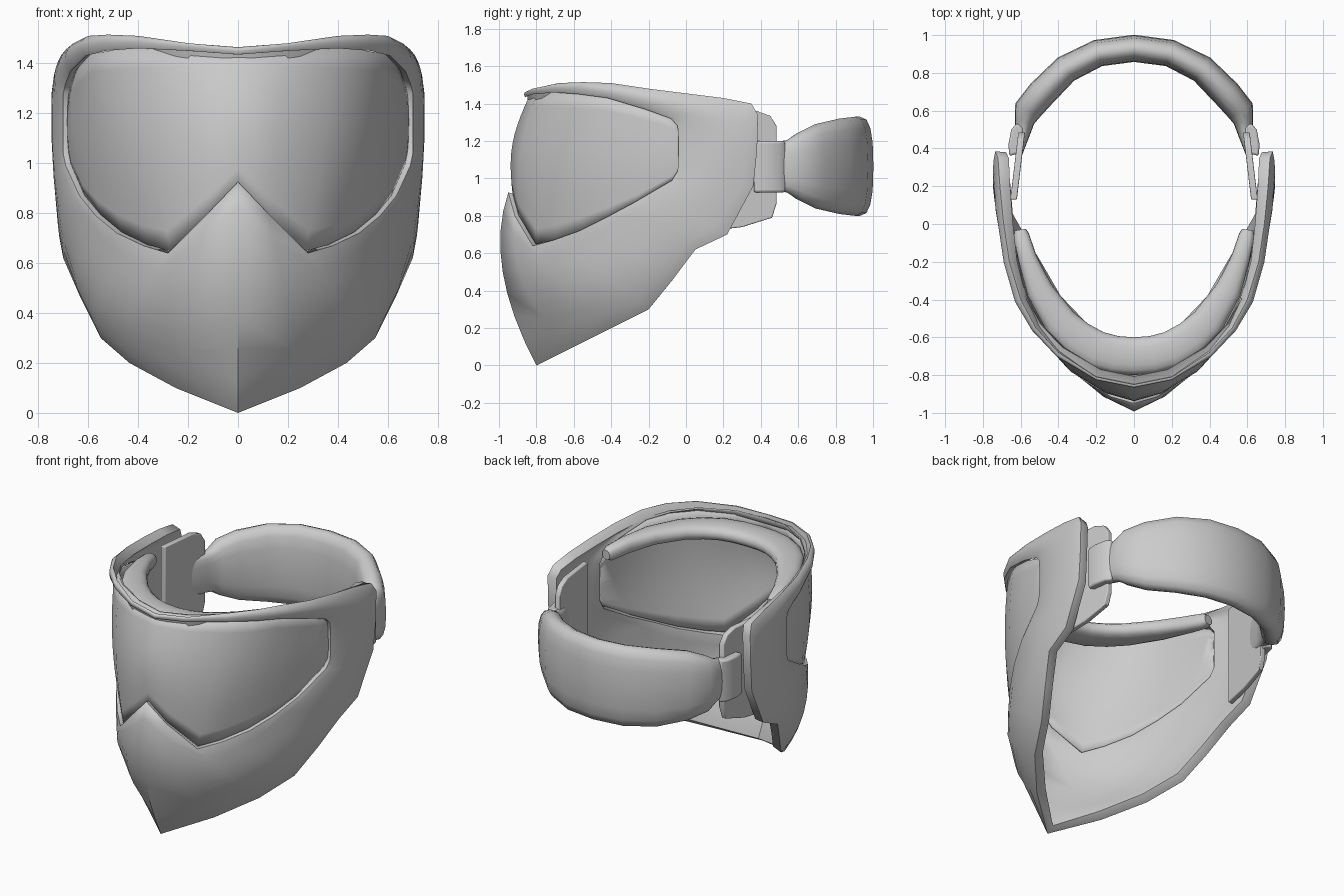
import bpy, bmesh, math
from mathutils import Vector

if "Cube" in bpy.data.objects:
    bpy.data.objects.remove(bpy.data.objects["Cube"])

grey = bpy.data.materials.new("matte_grey")
grey.diffuse_color = (0.6, 0.6, 0.6, 1)
grey.use_nodes = True
grey.node_tree.nodes["Principled BSDF"].inputs["Base Color"].default_value = grey.diffuse_color
HEAD = Vector((0, 0.1, 1))


def make(name, verts, faces, thick=0, bevel=0, angle=40):
    """Build an object, mirrored across x, optionally thickened and bevelled."""
    me = bpy.data.meshes.new(name)
    me.from_pydata([tuple(v) for v in verts], [], faces)
    bm = bmesh.new()
    bm.from_mesh(me)
    bmesh.ops.remove_doubles(bm, verts=bm.verts, dist=1e-5)
    bmesh.ops.recalc_face_normals(bm, faces=bm.faces)
    # open sheets must face away from the head
    if thick and sum(f.normal.dot(f.calc_center_median() - HEAD) for f in bm.faces) < 0:
        bmesh.ops.reverse_faces(bm, faces=bm.faces)
    bm.to_mesh(me)
    bm.free()
    ob = bpy.data.objects.new(name, me)
    bpy.context.collection.objects.link(ob)
    me.materials.append(grey)
    m = ob.modifiers.new("mirror", 'MIRROR')
    m.use_clip = True
    m.merge_threshold = 0.002
    if thick:
        s = ob.modifiers.new("thickness", 'SOLIDIFY')
        s.thickness, s.offset = thick, -1
    if bevel:
        b = ob.modifiers.new("round_edges", 'BEVEL')
        b.width, b.segments, b.limit_method = bevel, 3, 'ANGLE'
        b.angle_limit = math.radians(62)
    bpy.ops.object.select_all(action='DESELECT')
    bpy.context.view_layer.objects.active = ob
    ob.select_set(True)
    bpy.ops.object.shade_smooth_by_angle(angle=math.radians(angle))
    return ob


def grid_faces(rows, cols):
    return [(r * cols + c, r * cols + c + 1, (r + 1) * cols + c + 1, (r + 1) * cols + c)
            for r in range(rows - 1) for c in range(cols - 1)]


def sweep(name, stations, power, sides=16, angle=50):
    """Rounded band: stations are (x, y, z, half thickness, half height), x = 0 first."""
    verts, faces = [], []
    pts = [Vector(s[:3]) for s in stations]
    for i, s in enumerate(stations):
        t = pts[min(i + 1, len(pts) - 1)] - pts[max(i - 1, 0)]
        if i == 0:
            t = Vector((1, 0, 0))
        n = Vector((t.y, -t.x, 0)).normalized()
        for k in range(sides):
            a = 2 * math.pi * k / sides
            c, d = math.cos(a), math.sin(a)
            u = math.copysign(abs(c) ** power, c) * s[3]
            w = math.copysign(abs(d) ** power, d) * s[4]
            verts.append(pts[i] + n * u + Vector((0, 0, w)))
    for i in range(len(pts) - 1):
        for k in range(sides):
            j = (k + 1) % sides
            faces.append((i * sides + k, i * sides + j, (i + 1) * sides + j, (i + 1) * sides + k))
    faces.append(tuple((len(pts) - 1) * sides + k for k in range(sides)))
    return make(name, verts, faces, angle=angle)


def prism(name, low, high, bevel):
    """Solid between two matching outlines."""
    n = len(low)
    faces = [tuple(range(n)), tuple(range(n, 2 * n))]
    faces += [(i, (i + 1) % n, n + (i + 1) % n, n + i) for i in range(n)]
    return make(name, low + high, faces, bevel=bevel)


# Half loops, running from the brow centre round the temple to the nose or chin
opening = [(0, -.86, 1.435), (.2, -.82, 1.45), (.4, -.70, 1.46), (.53, -.57, 1.45),
           (.61, -.42, 1.43), (.67, -.22, 1.37), (.69, -.08, 1.32), (.70, -.045, 1.28),
           (.70, -.04, 1.2), (.70, -.04, 1.12), (.70, -.045, 1.04), (.69, -.075, .99),
           (.635, -.28, .87), (.57, -.43, .79), (.485, -.57, .72), (.38, -.71, .67),
           (.28, -.82, .64), (.12, -.915, .80), (0, -.95, .925)]
middle = [(0, -.865, 1.455), (.2, -.825, 1.475), (.41, -.70, 1.495), (.54, -.56, 1.495),
          (.63, -.41, 1.475), (.69, -.2, 1.43), (.72, 0, 1.38), (.735, .1, 1.34),
          (.74, .17, 1.3), (.745, .19, 1.22), (.745, .18, 1.1), (.735, .12, .95),
          (.71, -.05, .83), (.68, -.15, .75), (.635, -.26, .61), (.555, -.43, .48),
          (.415, -.64, .40), (.2, -.86, .42), (0, -.98, .5)]
border = [(0, -.85, 1.465), (.2, -.81, 1.48), (.4, -.68, 1.51), (.52, -.55, 1.515),
          (.6, -.4, 1.51), (.66, -.2, 1.48), (.69, 0, 1.455), (.71, .2, 1.43),
          (.72, .35, 1.40), (.735, .385, 1.34), (.735, .38, 1.15), (.73, .36, .96),
          (.715, .22, .70), (.70, .05, .62), (.63, -.07, .46), (.55, -.2, .30),
          (.435, -.4, .2), (.25, -.6, .1), (0, -.8, 0)]

# Mask shell: curved ring between the eye opening and the outer border
ROWS = 9
verts = []
for r in range(ROWS):
    t = r / (ROWS - 1)
    w = ((1 - t) * (1 - 2 * t), 4 * t * (1 - t), t * (2 * t - 1))
    for a, b, c in zip(opening, middle, border):
        verts.append(Vector(a) * w[0] + Vector(b) * w[1] + Vector(c) * w[2])
make("mask_shell", verts, grid_faces(ROWS, len(opening)), thick=0.06, bevel=0.018, angle=65)

# Lens: bulged sheet set just behind the opening, following the shell's direction
rim = []
for i, p in enumerate(opening):
    p = Vector(p)
    along = Vector(opening[min(i + 1, 18)]) - Vector(opening[max(i - 1, 0)])
    n = along.cross(Vector(middle[i]) - p)
    if n.dot(p - HEAD) < 0:
        n.negate()
    if i in (0, 18):
        n.x = 0
    rim.append((p, n.normalized()))
LR = 11
verts = []
for i in range(10):
    (top, nt), (low, nl) = rim[i], rim[18 - i]
    for r in range(LR):
        t = r / (LR - 1)
        p = top.lerp(low, t)
        out = Vector((p.x, p.y, 0)).normalized()
        p += out * (0.045 * math.sin(math.pi * t) * (1 - i / 9)) - nt.lerp(nl, t) * 0.022
        verts.append(p)
make("lens", verts, grid_faces(10, LR), thick=0.025, angle=60)

# Brow padding inside the shell
sweep("brow_pad", [(0, -.70, 1.38, .10, .05), (.1, -.692, 1.382, .10, .05),
                   (.2, -.665, 1.385, .10, .05), (.30, -.605, 1.388, .096, .05),
                   (.39, -.52, 1.39, .088, .05), (.5, -.35, 1.385, .07, .05),
                   (.565, -.18, 1.37, .05, .05), (.597, -.06, 1.355, .042, .045),
                   (.602, -.03, 1.352, .03, .03)], 0.8)

# Head strap: wide at the back, pinched where it meets the buckles
sweep("head_strap", [(0, .93, 1.065, .072, .265), (.19, .905, 1.065, .072, .265),
                     (.36, .82, 1.065, .075, .255), (.49, .69, 1.065, .078, .225),
                     (.565, .60, 1.065, .074, .18), (.58, .54, 1.065, .052, .14),
                     (.59, .48, 1.065, .04, .13), (.62, .37, 1.065, .028, .13)], 0.75)

# Anchor plates inside each temple
outline = [(.13, .72), (.30, .74), (.46, .79), (.485, .87), (.485, 1.28), (.45, 1.335),
           (.38, 1.36), (.13, 1.36)]
prism("anchor_plate", *[[(.655 - .12 * (y - .13) - d, y, z) for y, z in outline]
                        for d in (0, .035)], bevel=0.006)

# Strap buckles wrapping the narrow strap ends
plan = [(.59, .38), (.66, .36), (.665, .42), (.65, .50), (.62, .535), (.585, .51)]
prism("strap_buckle", *[[(x, y, z) for x, y in plan] for z in (.925, 1.2)], bevel=0.012)
